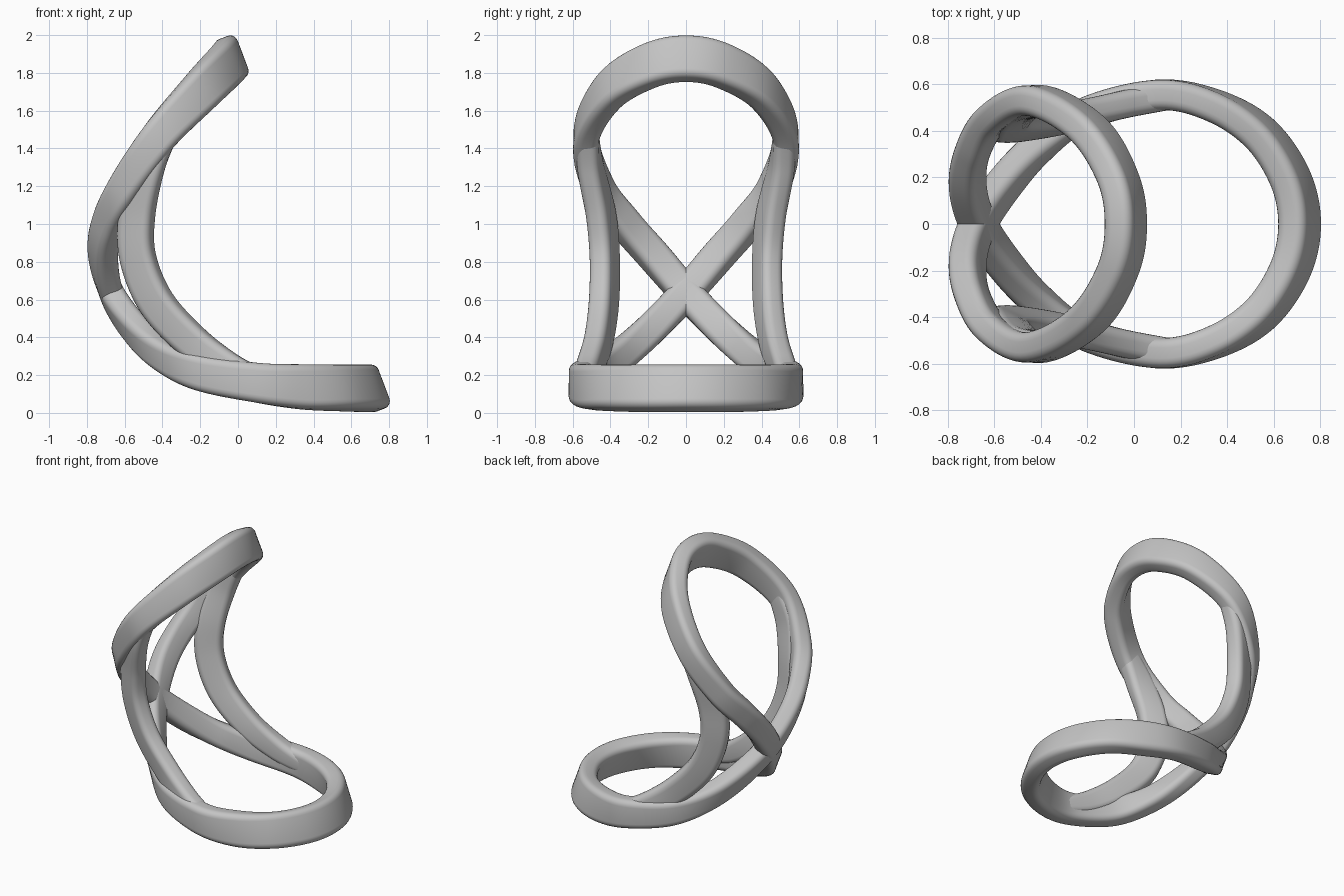
import bpy, bmesh, math
from mathutils import Vector

cube = bpy.data.objects.get("Cube")
if cube:
    bpy.data.objects.remove(cube)

grey = bpy.data.materials.new("plain_grey")
grey.use_nodes = True
colour = (0.55, 0.55, 0.55, 1)
grey.diffuse_color = colour
grey.node_tree.nodes["Principled BSDF"].inputs["Base Color"].default_value = colour


def station(x, y, z, nx, ny, nz, width):
    return Vector((x, y, z)), Vector((nx, ny, nz)), width


def flip(s):
    """Mirror a station across the centre plane."""
    m = Vector((1, -1, 1))
    return s[0] * m, s[1] * m, s[2]


def catmull(a, b, c, d, t):
    return 0.5 * (2 * b + (c - a) * t + (2 * a - 5 * b + 4 * c - d) * t * t
                  + (3 * b - a - 3 * c + d) * t ** 3)


def resample(stations, closed, steps=10):
    n = len(stations)
    pick = (lambda i: stations[i % n]) if closed else (lambda i: stations[max(0, min(n - 1, i))])
    out = []
    for i in range(n if closed else n - 1):
        quad = [pick(i + k) for k in (-1, 0, 1, 2)]
        for j in range(steps):
            out.append([catmull(*[q[k] for q in quad], j / steps) for k in range(3)])
    if not closed:
        out.append(list(stations[-1]))
    return out


def rounded_section(thick, width, radius=0.042, arc=5):
    """Rounded rectangle, as (thickness, width) offsets."""
    a, b = thick / 2 - radius, width / 2 - radius
    pts = []
    for q, (sx, sy) in enumerate(((1, 1), (-1, 1), (-1, -1), (1, -1))):
        for k in range(arc + 1):
            ang = math.pi / 2 * (q + k / arc)
            pts.append((sx * a + radius * math.cos(ang), sy * b + radius * math.sin(ang)))
    return pts


def sweep(name, stations, thick, closed):
    path = resample(stations, closed)
    n = len(path)
    bm = bmesh.new()
    rings = []
    for i, (p, normal, width) in enumerate(path):
        before = path[(i - 1) % n if closed else max(i - 1, 0)][0]
        after = path[(i + 1) % n if closed else min(i + 1, n - 1)][0]
        t = (after - before).normalized()
        u = (normal - t * normal.dot(t)).normalized()
        v = t.cross(u)
        rings.append([bm.verts.new(p + u * a + v * b) for a, b in rounded_section(thick, width)])
    m = len(rings[0])
    for i in range(n if closed else n - 1):
        r, s = rings[i], rings[(i + 1) % n]
        for k in range(m):
            bm.faces.new((r[k], r[(k + 1) % m], s[(k + 1) % m], s[k]))
    if not closed:
        bm.faces.new(rings[0])
        bm.faces.new(rings[-1])
    bmesh.ops.recalc_face_normals(bm, faces=bm.faces)
    mesh = bpy.data.meshes.new(name)
    bm.to_mesh(mesh)
    bm.free()
    mesh.materials.append(grey)
    obj = bpy.data.objects.new(name, mesh)
    bpy.context.collection.objects.link(obj)
    bpy.ops.object.select_all(action='DESELECT')
    obj.select_set(True)
    bpy.context.view_layer.objects.active = obj
    bpy.ops.object.shade_smooth_by_angle(angle=math.radians(40))
    return obj


# Figure-eight band: position, outward direction, band width
top_tip = station(-0.035, 0, 1.875, 0.93, 0, 0.35, 0.24)
upper = [station(-0.07, 0.2, 1.835, 0.82, 0.5, 0.3, 0.235),
         station(-0.2, 0.41, 1.70, 0.45, 0.85, 0.2, 0.22),
         station(-0.42, 0.53, 1.46, 0, 1, 0, 0.19),
         station(-0.6, 0.46, 1.19, -0.45, 0.88, 0, 0.175),
         station(-0.69, 0.32, 1.0, -0.75, 0.6, -0.1, 0.17),
         station(-0.715, 0.17, 0.83, -0.9, 0.35, -0.2, 0.17)]
crossing = station(-0.67, 0, 0.635, -0.95, 0, -0.3, 0.165)
lower = [station(-0.55, 0.18, 0.45, -0.85, 0.4, -0.4, 0.17),
         station(-0.4, 0.34, 0.31, -0.55, 0.75, -0.3, 0.17),
         station(-0.2, 0.48, 0.215, -0.3, 0.95, -0.1, 0.19),
         station(0.1, 0.555, 0.16, 0, 1, 0, 0.21),
         station(0.34, 0.51, 0.138, 0.35, 0.9, 0.1, 0.235),
         station(0.54, 0.39, 0.132, 0.7, 0.65, 0.25, 0.24),
         station(0.67, 0.2, 0.13, 0.87, 0.35, 0.32, 0.245)]
bottom_tip = station(0.712, 0, 0.13, 0.93, 0, 0.35, 0.245)

half = upper + [crossing] + [flip(s) for s in lower]
band = [top_tip] + half + [bottom_tip] + [flip(s) for s in reversed(half)]
sweep("figure_eight_band", band, 0.13, True)

# Side struts joining the upper and lower loops
strut = [station(-0.38, 0.525, 1.5, 0, 1, 0, 0.14),
         station(-0.48, 0.505, 1.3, -0.2, 0.95, 0, 0.18),
         station(-0.535, 0.45, 1.05, -0.4, 0.9, 0, 0.19),
         station(-0.53, 0.43, 0.82, -0.42, 0.9, 0, 0.19),
         station(-0.43, 0.435, 0.58, -0.38, 0.9, -0.1, 0.19),
         station(-0.24, 0.465, 0.375, -0.25, 0.95, -0.15, 0.18),
         station(-0.04, 0.515, 0.235, -0.1, 1, -0.05, 0.16),
         station(0.14, 0.55, 0.16, 0, 1, 0, 0.13)]
sweep("left_strut", strut, 0.12, False)
sweep("right_strut", [flip(s) for s in strut], 0.12, False)
